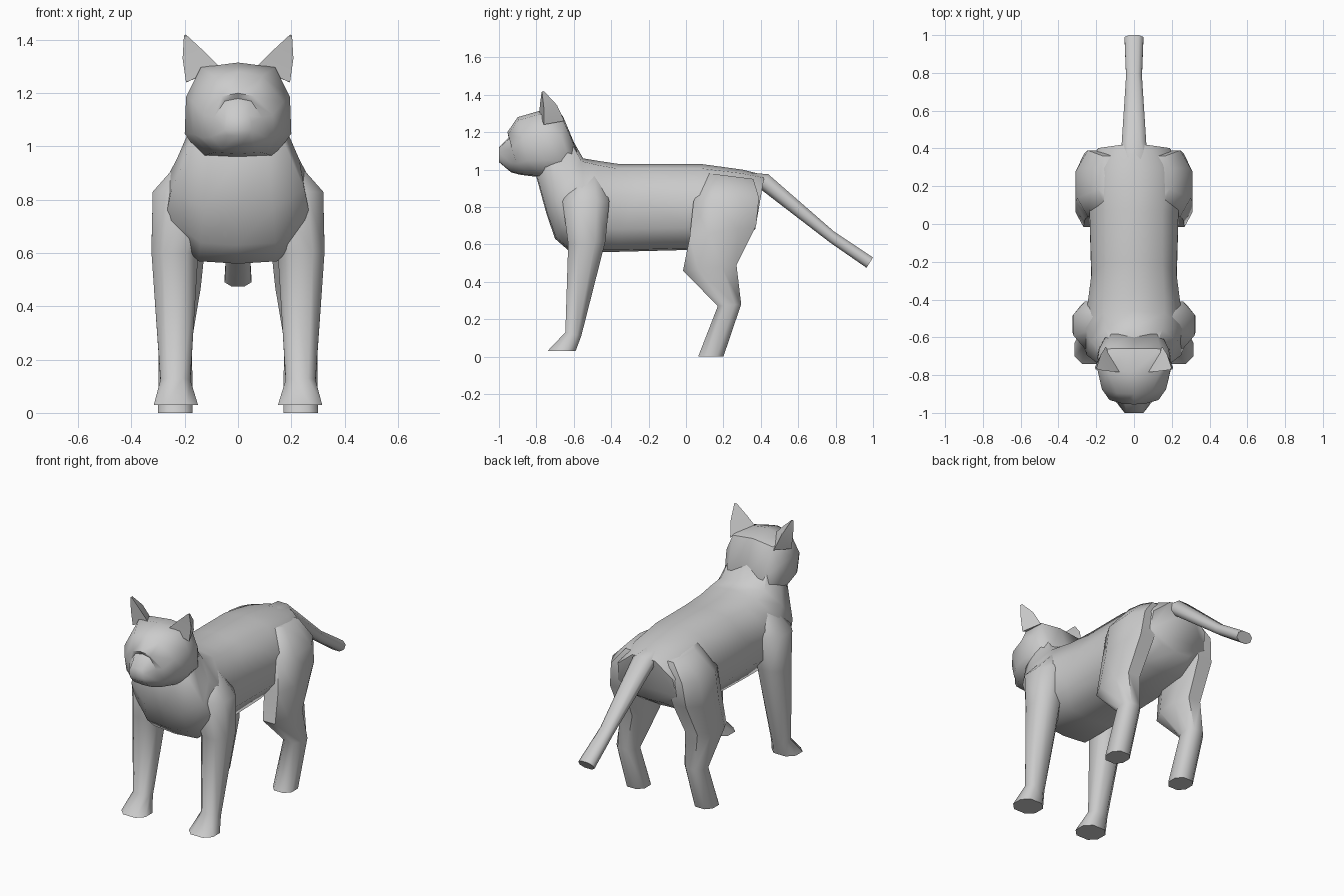
import bpy, bmesh, math
from mathutils import Vector

grey = bpy.data.materials.new("grey fur")
grey.diffuse_color = (0.6, 0.6, 0.6, 1)


def loft(name, rings, mirror=False):
    """Skin closed rings of points, cap both ends, shade smooth."""
    bm = bmesh.new()
    rows = [[bm.verts.new(p) for p in ring] for ring in rings]
    for a, b in zip(rows, rows[1:]):
        n = len(a)
        for i in range(n):
            j = (i + 1) % n
            bm.faces.new((a[i], a[j], b[j], b[i]))
    bm.faces.new(rows[0])
    bm.faces.new(rows[-1])
    bmesh.ops.remove_doubles(bm, verts=bm.verts, dist=0.0005)
    bmesh.ops.recalc_face_normals(bm, faces=bm.faces)
    me = bpy.data.meshes.new(name)
    bm.to_mesh(me)
    bm.free()
    me.materials.append(grey)
    ob = bpy.data.objects.new(name, me)
    bpy.context.collection.objects.link(ob)
    if mirror:
        ob.modifiers.new("mirror", 'MIRROR').use_mirror_merge = False
    bpy.ops.object.select_all(action='DESELECT')
    ob.select_set(True)
    bpy.context.view_layer.objects.active = ob
    bpy.ops.object.shade_smooth_by_angle(angle=math.radians(55))
    return ob


def slice_ring(ty, tz, by, bz, *widths):
    """Symmetric cross-section between a top and a bottom point."""
    top, bottom = Vector((0, ty, tz)), Vector((0, by, bz))
    half = [top.lerp(bottom, t) + Vector((w, 0, 0))
            for t, w in zip((0.05, 0.36, 0.74, 0.98), widths)]
    left = [Vector((-p.x, p.y, p.z)) for p in reversed(half)]
    return [top] + half + [bottom] + left


def limb_ring(fy, fz, by, bz, cx, hx):
    """Eight-sided cross-section between a front and a back point."""
    front, back = Vector((0, fy, fz)), Vector((0, by, bz))
    shape = [(1, .45), (.5, 1), (-.5, 1), (-1, .45),
             (-1, -.45), (-.5, -1), (.5, -1), (1, -.45)]
    return [front.lerp(back, (v + 1) / 2) + Vector((cx + u * hx, 0, 0))
            for u, v in shape]


# torso, from neck to rump
loft("torso", [slice_ring(*r) for r in (
    (-.63, 1.20, -.80, .96, .12, .16, .17, .11),
    (-.55, 1.06, -.745, .76, .15, .23, .25, .13),
    (-.46, 1.045, -.70, .63, .16, .26, .27, .14),
    (-.36, 1.03, -.62, .56, .16, .25, .25, .15),
    (-.20, 1.03, -.38, .56, .15, .225, .225, .15),
    (.08, 1.03, .00, .57, .15, .235, .235, .15),
    (.30, 1.00, .25, .60, .14, .25, .25, .14),
    (.42, .97, .37, .68, .08, .19, .20, .10),
)])

# head, from nose to nape
loft("head", [slice_ring(*r) for r in (
    (-1.0, 1.12, -1.0, 1.04, .04, .05, .05, .04),
    (-.94, 1.18, -.935, .985, .05, .09, .10, .06),
    (-.955, 1.20, -.89, .973, .06, .13, .135, .085),
    (-.90, 1.28, -.83, .965, .09, .17, .17, .11),
    (-.78, 1.315, -.74, .955, .14, .195, .20, .14),
    (-.66, 1.29, -.67, .96, .14, .185, .19, .13),
    (-.58, 1.10, -.62, .98, .12, .15, .15, .10),
)])

# ears
tip = (.2, -.77, 1.42)
loft("ears", [
    [(.07, -.785, 1.30), (.195, -.76, 1.24), (.15, -.65, 1.26)],
    [(.125, -.78, 1.355), (.208, -.76, 1.33), (.175, -.69, 1.345)],
    [(.19, -.772, 1.415), (.203, -.77, 1.415), (.198, -.76, 1.42)],
], mirror=True)

# front legs with paws
loft("front_legs", [limb_ring(*r) for r in (
    (-.58, 1.00, -.46, 1.00, .13, .04),
    (-.66, .83, -.41, .83, .20, .12),
    (-.63, .60, -.43, .62, .237, .088),
    (-.645, .13, -.56, .11, .235, .056),
    (-.74, .03, -.59, .03, .233, .083),
)], mirror=True)

# hind legs with thighs
loft("hind_legs", [limb_ring(*r) for r in (
    (.12, .98, .36, .95, .14, .05),
    (.04, .83, .39, .85, .19, .11),
    (.02, .64, .375, .70, .215, .095),
    (-.016, .46, .27, .49, .225, .085),
    (.17, .27, .295, .28, .235, .062),
    (.065, 0, .20, 0, .235, .065),
)], mirror=True)

# tail
loft("tail", [limb_ring(*r) for r in (
    (.30, .91, .32, .985, 0, .07),
    (.405, .89, .44, .975, 0, .065),
    (.77, .61, .79, .67, 0, .042),
    (.965, .475, 1.0, .53, 0, .05),
)])
